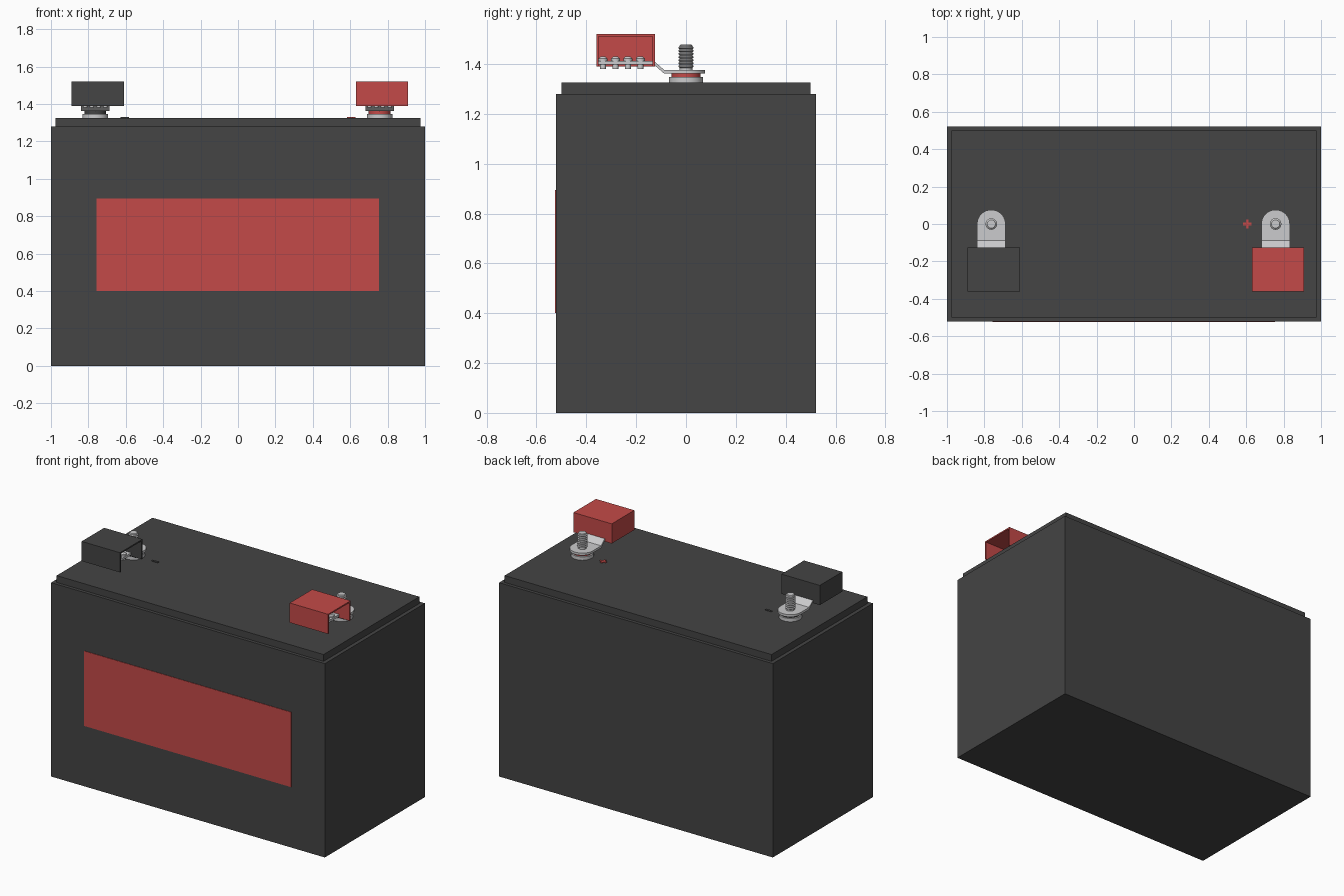
import bpy, bmesh, math
from mathutils import Matrix, Vector

if "Cube" in bpy.data.objects:
    bpy.data.objects.remove(bpy.data.objects["Cube"])


def material(name, rgb):
    m = bpy.data.materials.new(name)
    m.diffuse_color = (*rgb, 1)
    m.use_nodes = True
    m.node_tree.nodes["Principled BSDF"].inputs["Base Color"].default_value = m.diffuse_color
    return m


DARK = material("dark grey plastic", (0.058, 0.058, 0.058))
RED = material("red plastic", (0.55, 0.068, 0.065))
METAL = material("light metal", (0.6, 0.6, 0.61))


def finish(name, bm, mat, smooth=False):
    bmesh.ops.recalc_face_normals(bm, faces=bm.faces)
    me = bpy.data.meshes.new(name)
    bm.to_mesh(me)
    bm.free()
    me.materials.append(mat)
    ob = bpy.data.objects.new(name, me)
    bpy.context.collection.objects.link(ob)
    if smooth:
        bpy.ops.object.select_all(action='DESELECT')
        ob.select_set(True)
        bpy.context.view_layer.objects.active = ob
        bpy.ops.object.shade_smooth_by_angle(angle=math.radians(35))
    return ob


def add_box(bm, lo, hi):
    lo, hi = Vector(lo), Vector(hi)
    mat = Matrix.Translation((lo + hi) / 2) @ Matrix.Diagonal((*(hi - lo), 1))
    return bmesh.ops.create_cube(bm, size=1, matrix=mat)['verts']


def box(name, lo, hi, mat):
    bm = bmesh.new()
    add_box(bm, lo, hi)
    return finish(name, bm, mat)


def add_cylinder(bm, x, y, z0, z1, r, r_top=None, sides=32):
    bmesh.ops.create_cone(bm, cap_ends=True, segments=sides, radius1=r,
                          radius2=r if r_top is None else r_top, depth=z1 - z0,
                          matrix=Matrix.Translation((x, y, (z0 + z1) / 2)))


# Case, lid and front label
box("case", (-1, -0.522, 0), (1, 0.522, 1.28), DARK)
box("lid", (-0.975, -0.5, 1.28), (0.975, 0.5, 1.325), DARK)
box("front_label", (-0.756, -0.525, 0.4), (0.755, -0.521, 0.895), RED)

# Polarity marks
bm = bmesh.new()
add_box(bm, (0.582, -0.007, 1.324), (0.628, 0.007, 1.329))
add_box(bm, (0.598, -0.023, 1.324), (0.612, 0.023, 1.329))
finish("plus_mark", bm, RED)
box("minus_mark", (-0.628, -0.007, 1.324), (-0.582, 0.007, 1.329), DARK)


def terminal(side, cx, colour):
    # Round post base and coloured washer
    bm = bmesh.new()
    add_cylinder(bm, cx, 0, 1.325, 1.347, 0.068)
    finish(side + "_post_base", bm, METAL, True)
    bm = bmesh.new()
    add_cylinder(bm, cx, 0, 1.347, 1.361, 0.058)
    finish(side + "_washer", bm, colour, True)

    # Threaded stud, turned from a ridged profile
    profile = [(0, 1.347), (0.026, 1.347), (0.026, 1.383)]
    for i in range(7):
        z = 1.385 + i * 0.0125
        profile += [(0.026, z), (0.031, z + 0.004), (0.031, z + 0.007), (0.026, z + 0.011)]
    profile += [(0.026, 1.474), (0.022, 1.478), (0, 1.478)]
    bm = bmesh.new()
    vs = [bm.verts.new((cx + r, 0, z)) for r, z in profile]
    es = [bm.edges.new(p) for p in zip(vs, vs[1:])]
    bmesh.ops.spin(bm, geom=vs + es, cent=(cx, 0, 0), axis=(0, 0, 1),
                   angle=math.tau, steps=24)
    bmesh.ops.remove_doubles(bm, verts=bm.verts, dist=1e-5)
    finish(side + "_stud", bm, METAL, True)

    # Lug: rounded flat end, sloped step, raised flat strip
    w, t = 0.076, 0.015
    bm = bmesh.new()
    arc = [(w * math.cos(a), w * math.sin(a), 1.361)
           for a in (math.pi * i / 20 for i in range(21))]
    rows = [(-0.087, 1.361), (-0.13, 1.398), (-0.352, 1.398)]
    end = [bm.verts.new((cx + x, y, z)) for x, y, z in arc]
    steps = [(bm.verts.new((cx + w, y, z)), bm.verts.new((cx - w, y, z))) for y, z in rows]
    bm.faces.new(end + [steps[0][1], steps[0][0]])
    for (a, b), (c, d) in zip(steps, steps[1:]):
        bm.faces.new((a, b, d, c))
    bmesh.ops.recalc_face_normals(bm, faces=bm.faces)
    up = bmesh.ops.extrude_face_region(bm, geom=bm.faces[:])
    bmesh.ops.translate(bm, vec=(0, 0, t),
                        verts=[v for v in up['geom'] if isinstance(v, bmesh.types.BMVert)])
    finish(side + "_lug", bm, METAL, True)

    # Rivets through the raised strip
    bm = bmesh.new()
    for i in range(4):
        for j in range(4):
            x, y = cx - 0.054 + 0.036 * i, -0.333 + 0.05 * j
            add_cylinder(bm, x, y, 1.381, 1.4, 0.012, sides=12)
            add_cylinder(bm, x, y, 1.41, 1.422, 0.018, sides=12)
            add_cylinder(bm, x, y, 1.422, 1.43, 0.018, 0.01, sides=12)
    finish(side + "_rivets", bm, METAL, True)

    # Cover: thin shell open below and on the +x side
    x0, x1, y0, y1, z0, z1, k = cx - 0.127, cx + 0.153, -0.36, -0.125, 1.39, 1.52, 0.009
    bm = bmesh.new()
    add_box(bm, (x0, y0, z0), (x1, y1, z1))
    bmesh.ops.recalc_face_normals(bm, faces=bm.faces)
    bmesh.ops.delete(bm, geom=[f for f in bm.faces if f.normal.z < -0.5 or f.normal.x > 0.5],
                     context='FACES_ONLY')
    ob = finish(side + "_cover", bm, colour)
    # orient the open shell outwards before thickening it inwards
    me = ob.data
    if max(me.polygons, key=lambda p: p.center.z).normal.z < 0:
        me.flip_normals()
    shell = ob.modifiers.new("wall", 'SOLIDIFY')
    shell.thickness = k
    shell.offset = -1
    shell.use_even_offset = True


terminal("positive", 0.757, RED)
terminal("negative", -0.763, DARK)
